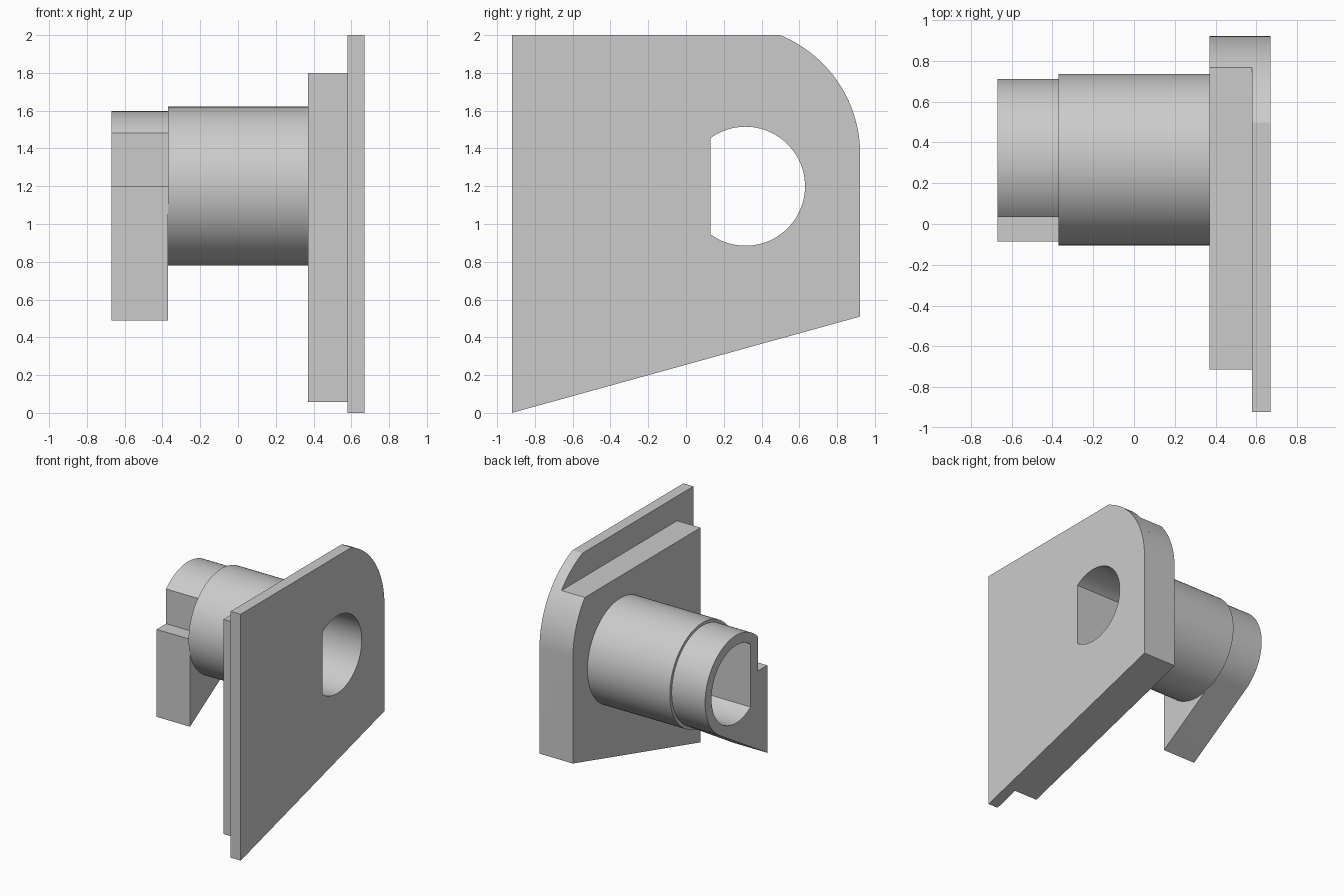
import bpy, bmesh
from math import radians, degrees, cos, sin, asin, acos, atan2, sqrt, hypot, pi

cube = bpy.data.objects.get("Cube")
if cube:
    bpy.data.objects.remove(cube, do_unlink=True)

# Single grey material
GREY = (0.6, 0.6, 0.6, 1.0)
grey = bpy.data.materials.new("plain grey")
grey.use_nodes = True
grey.diffuse_color = GREY
grey.node_tree.nodes["Principled BSDF"].inputs["Base Color"].default_value = GREY

AXIS_Y, AXIS_Z = 0.315, 1.2      # barrel axis, running along x
HOLE_R, HOLE_FLAT = 0.315, 0.13


def arc(cy, cz, r, start, end, steps):
    """Points on an arc in the y-z plane, angles in degrees from +y."""
    angles = [radians(start + (end - start) * i / steps) for i in range(steps + 1)]
    return [(cy + r * cos(a), cz + r * sin(a)) for a in angles]


# D-shaped bore shared by every part
half = degrees(acos((HOLE_FLAT - AXIS_Y) / HOLE_R))
bore = arc(AXIS_Y, AXIS_Z, HOLE_R, -half, half, 64)


def extrude_profile(name, outline, x0, x1):
    """Fill a y-z outline with the bore left open and extrude it along x."""
    bm = bmesh.new()
    for loop in (outline, bore):
        verts = [bm.verts.new((x0, y, z)) for y, z in loop]
        for i, v in enumerate(verts):
            bm.edges.new((v, verts[i - 1]))
    bmesh.ops.triangle_fill(bm, edges=bm.edges[:], use_beauty=True, normal=(-1, 0, 0))
    out = bmesh.ops.extrude_face_region(bm, geom=bm.faces[:], use_keep_orig=True)
    moved = [g for g in out["geom"] if isinstance(g, bmesh.types.BMVert)]
    bmesh.ops.translate(bm, verts=moved, vec=(x1 - x0, 0, 0))
    bmesh.ops.recalc_face_normals(bm, faces=bm.faces[:])
    mesh = bpy.data.meshes.new(name)
    bm.to_mesh(mesh)
    bm.free()
    mesh.materials.append(grey)
    obj = bpy.data.objects.new(name, mesh)
    bpy.context.collection.objects.link(obj)
    bpy.ops.object.select_all(action="DESELECT")
    obj.select_set(True)
    bpy.context.view_layer.objects.active = obj
    bpy.ops.object.shade_smooth_by_angle(angle=radians(20))
    return obj


def plate_outline(front, top):
    """Plate with a sloped bottom edge and a rounded upper back corner."""
    back, corner_z, r = 0.922, 1.37, 0.68
    slope = lambda y: 0.51 * (y + back) / (2 * back)
    sweep = degrees(asin((top - corner_z) / r))
    corner = arc(back - r, corner_z, r, 0, sweep, 32)
    return [(front, slope(front)), (back, slope(back))] + corner + [(front, top)]


# Flange plates
extrude_profile("outer_plate", plate_outline(-0.922, 2.0), 0.58, 0.67)
extrude_profile("inner_plate", plate_outline(-0.715, 1.8), 0.37, 0.58)

# Round barrel
extrude_profile("barrel", arc(AXIS_Y, AXIS_Z, 0.421, 0, 360, 96)[:-1], -0.37, 0.37)

# End collar: round back, flat front and a foot joined by a tangent underside
R, FLAT, FOOT_Y, FOOT_Z = 0.397, 0.035, -0.087, 0.49
dy, dz = AXIS_Y - FOOT_Y, AXIS_Z - FOOT_Z
tangent = degrees(atan2(dz, dy) - asin(R / hypot(dy, dz))) - 90
flat_angle = degrees(acos((FLAT - AXIS_Y) / R))
collar = arc(AXIS_Y, AXIS_Z, R, tangent, flat_angle, 56)
collar += [(FLAT, AXIS_Z), (FOOT_Y, AXIS_Z), (FOOT_Y, FOOT_Z)]
extrude_profile("collar_with_foot", collar, -0.67, -0.37)
